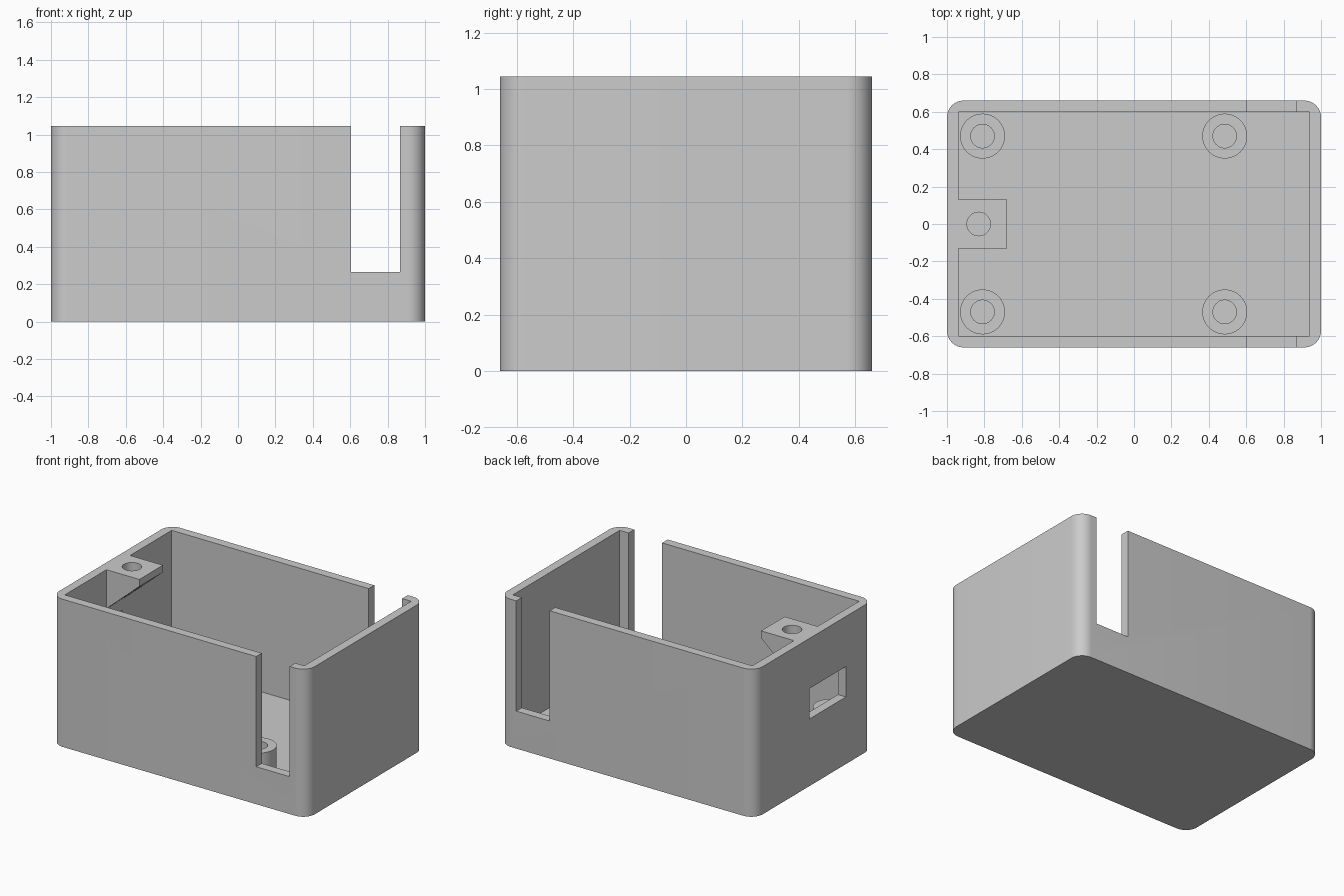
import bpy
import bmesh
import math
from mathutils import Matrix, Vector

cube = bpy.data.objects.get("Cube")
if cube:
    bpy.data.objects.remove(cube, do_unlink=True)

# Main dimensions
HALF_X, HALF_Y, HEIGHT = 1.0, 0.66, 1.045
WALL, FLOOR, CORNER = 0.0625, 0.09, 0.09
POST_TOP, POST_R, HOLE_R = 0.3125, 0.12, 0.063

grey = bpy.data.materials.new("plain grey")
grey.use_nodes = True
grey.diffuse_color = (0.6, 0.6, 0.6, 1)
grey.node_tree.nodes["Principled BSDF"].inputs["Base Color"].default_value = (0.6, 0.6, 0.6, 1)


def add_object(name, bm):
    bmesh.ops.recalc_face_normals(bm, faces=bm.faces)
    mesh = bpy.data.meshes.new(name)
    bm.to_mesh(mesh)
    bm.free()
    mesh.materials.append(grey)
    obj = bpy.data.objects.new(name, mesh)
    bpy.context.collection.objects.link(obj)
    return obj


def select_only(obj):
    bpy.ops.object.select_all(action='DESELECT')
    obj.select_set(True)
    bpy.context.view_layer.objects.active = obj


def smooth(obj):
    select_only(obj)
    bpy.ops.object.shade_smooth_by_angle(angle=math.radians(30))


def prism(name, outline, direction):
    """Extrude a closed outline of 3D points along a direction."""
    bm = bmesh.new()
    face = bm.faces.new([bm.verts.new(p) for p in outline])
    new = bmesh.ops.extrude_face_region(bm, geom=[face])["geom"]
    verts = [v for v in new if isinstance(v, bmesh.types.BMVert)]
    bmesh.ops.translate(bm, verts=verts, vec=Vector(direction))
    return add_object(name, bm)


def box(name, low, high):
    (x0, y0, z0), (x1, y1, z1) = low, high
    outline = [(x0, y0, z0), (x1, y0, z0), (x1, y1, z0), (x0, y1, z0)]
    return prism(name, outline, (0, 0, z1 - z0))


def circle(x, y, z, r, n=48):
    steps = [2 * math.pi * i / n for i in range(n)]
    return [(x + r * math.cos(a), y + r * math.sin(a), z) for a in steps]


def cut(obj, cutter):
    """Subtract a helper solid, then discard it."""
    cutter.hide_render = True
    mod = obj.modifiers.new("cut", 'BOOLEAN')
    mod.operation, mod.solver, mod.object = 'DIFFERENCE', 'EXACT', cutter
    select_only(obj)
    bpy.ops.object.modifier_apply(modifier=mod.name)
    bpy.data.objects.remove(cutter, do_unlink=True)


# Case shell: rounded outside, square cavity
outline = []
for quarter, (sx, sy) in enumerate([(1, 1), (-1, 1), (-1, -1), (1, -1)]):
    for i in range(13):
        a = math.pi / 2 * (quarter + i / 12)
        outline.append((sx * (HALF_X - CORNER) + CORNER * math.cos(a),
                        sy * (HALF_Y - CORNER) + CORNER * math.sin(a), 0))
shell = prism("case_shell", outline, (0, 0, HEIGHT))
in_x, in_y = HALF_X - WALL, HALF_Y - WALL
cut(shell, box("cavity_cutter", (-in_x, -in_y, FLOOR), (in_x, in_y, 2)))

# Tall slots through front and back walls, and the port in the right wall
cut(shell, box("slot_cutter", (0.605, -1, 0.265), (0.867, 1, 2)))
cut(shell, box("port_cutter", (-1.2, -0.36, 0.475), (-0.9, 0.045, 0.69)))
smooth(shell)

# Four hollow standoffs on the floor
for x, side in [(-0.81, "right"), (0.485, "left")]:
    for y, end in [(-0.47, "front"), (0.47, "back")]:
        post = prism(f"standoff_{end}_{side}", circle(x, y, FLOOR, POST_R),
                     (0, 0, POST_TOP - FLOOR))
        cut(post, prism("hole_cutter", circle(x, y, 0, HOLE_R), (0, 0, 1)))
        smooth(post)

# Wedge-shaped screw tab, flush with the rim
tip = -0.68
profile = [(-in_x, HEIGHT), (tip, HEIGHT), (tip, HEIGHT - 0.05), (-in_x, HEIGHT - 0.275)]
tab = prism("screw_tab", [(x, -0.132, z) for x, z in profile], (0, 0.264, 0))
cut(tab, prism("hole_cutter", circle(-0.83, 0, 0.5, HOLE_R), (0, 0, 1)))
smooth(tab)
